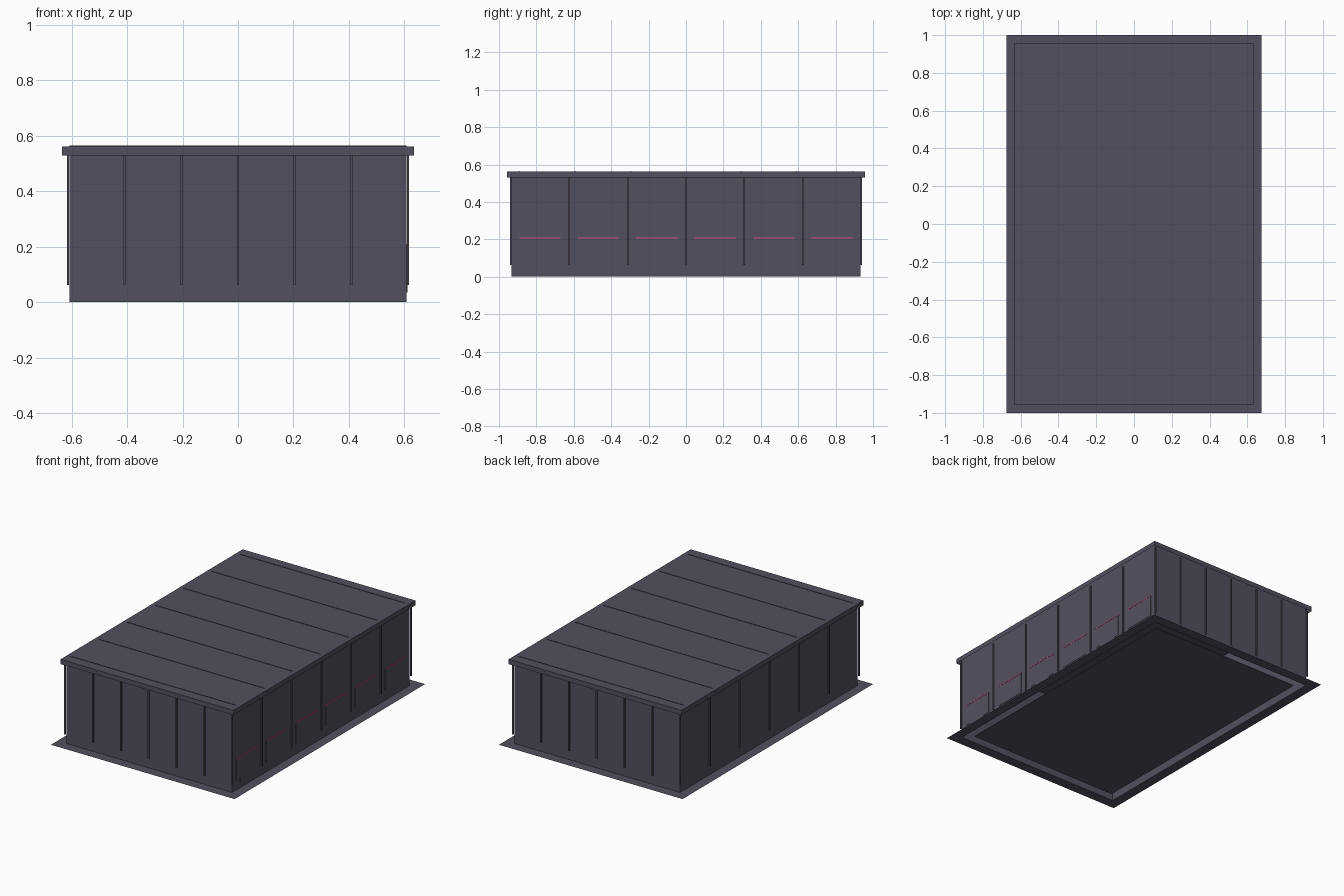
import bpy
import bmesh
from mathutils import Matrix

if "Cube" in bpy.data.objects:
    bpy.data.objects.remove(bpy.data.objects["Cube"], do_unlink=True)


def material(name, rgb):
    m = bpy.data.materials.new(name)
    m.use_nodes = True
    m.diffuse_color = (*rgb, 1)
    m.node_tree.nodes["Principled BSDF"].inputs["Base Color"].default_value = (*rgb, 1)
    return m


GREY = material("purple grey", (0.088, 0.079, 0.116))
RED = material("crimson", (0.72, 0.08, 0.24))


def finish(name, bm, mat):
    mesh = bpy.data.meshes.new(name)
    bm.to_mesh(mesh)
    bm.free()
    mesh.materials.append(mat)
    ob = bpy.data.objects.new(name, mesh)
    bpy.context.collection.objects.link(ob)


def add_box(bm, centre, size):
    bmesh.ops.create_cube(bm, size=1, matrix=Matrix.Translation(centre) @ Matrix.Diagonal((*size, 1)))


def box(name, centre, size, mat):
    bm = bmesh.new()
    add_box(bm, centre, size)
    finish(name, bm, mat)


def loft(name, rings, mat, cap_end=False):
    """Join rectangles given as (half width, half length, height)."""
    bm = bmesh.new()
    loops = [[bm.verts.new((sx * x, sy * y, z)) for sx, sy in ((-1, -1), (1, -1), (1, 1), (-1, 1))]
             for x, y, z in rings]
    for a, b in zip(loops, loops[1:]):
        for i in range(4):
            j = (i + 1) % 4
            bm.faces.new((a[i], a[j], b[j], b[i]))
    if cap_end:
        bm.faces.new(loops[-1])
    finish(name, bm, mat)


WALL_X, WALL_Y, EAVE, TOP = 0.609, 0.932, 0.53, 0.562

# Ground apron, walls, floor plate with a gap around it, and roof cap
loft("ground_apron", [(0.675, 1.0, 0), (WALL_X, WALL_Y, 0)], GREY)
loft("walls", [(WALL_X, WALL_Y, 0), (WALL_X, WALL_Y, TOP)], GREY)
box("floor", (0, 0, 0.004), (1.11, 1.755, 0.004), GREY)
loft("roof", [(0.635, 0.956, EAVE), (0.635, 0.956, TOP)], GREY, cap_end=True)

# Thin upright seams across the roof
bm = bmesh.new()
for i in range(-3, 4):
    add_box(bm, (0, i * 0.296, TOP + 0.001), (1.215, 0.002, 0.003))
finish("roof_seams", bm, GREY)

# Slim posts around all four sides, including the corners
POST_X, POST_Y = 0.614, 0.938
spots = set()
for i in range(-3, 4):
    for s in (-1, 1):
        spots.add((i * POST_X / 3, s * POST_Y))
        spots.add((s * POST_X, i * POST_Y / 3))
bm = bmesh.new()
for x, y in sorted(spots):
    add_box(bm, (x, y, 0.297), (0.008, 0.008, 0.47))
finish("wall_posts", bm, GREY)

# Loading doors, each with a coloured strip above; every other one has a dock plate
for i in range(6):
    y = (i - 2.5) * 0.3126
    box(f"loading_door_{i + 1}", (WALL_X, y, 0.136), (0.005, 0.215, 0.138), GREY)
    box(f"door_strip_{i + 1}", (WALL_X, y, 0.207), (0.008, 0.22, 0.004), RED)
    if i % 2 == 0:
        box(f"dock_plate_{i + 1}", (WALL_X, y, 0.052), (0.005, 0.13, 0.036), GREY)
